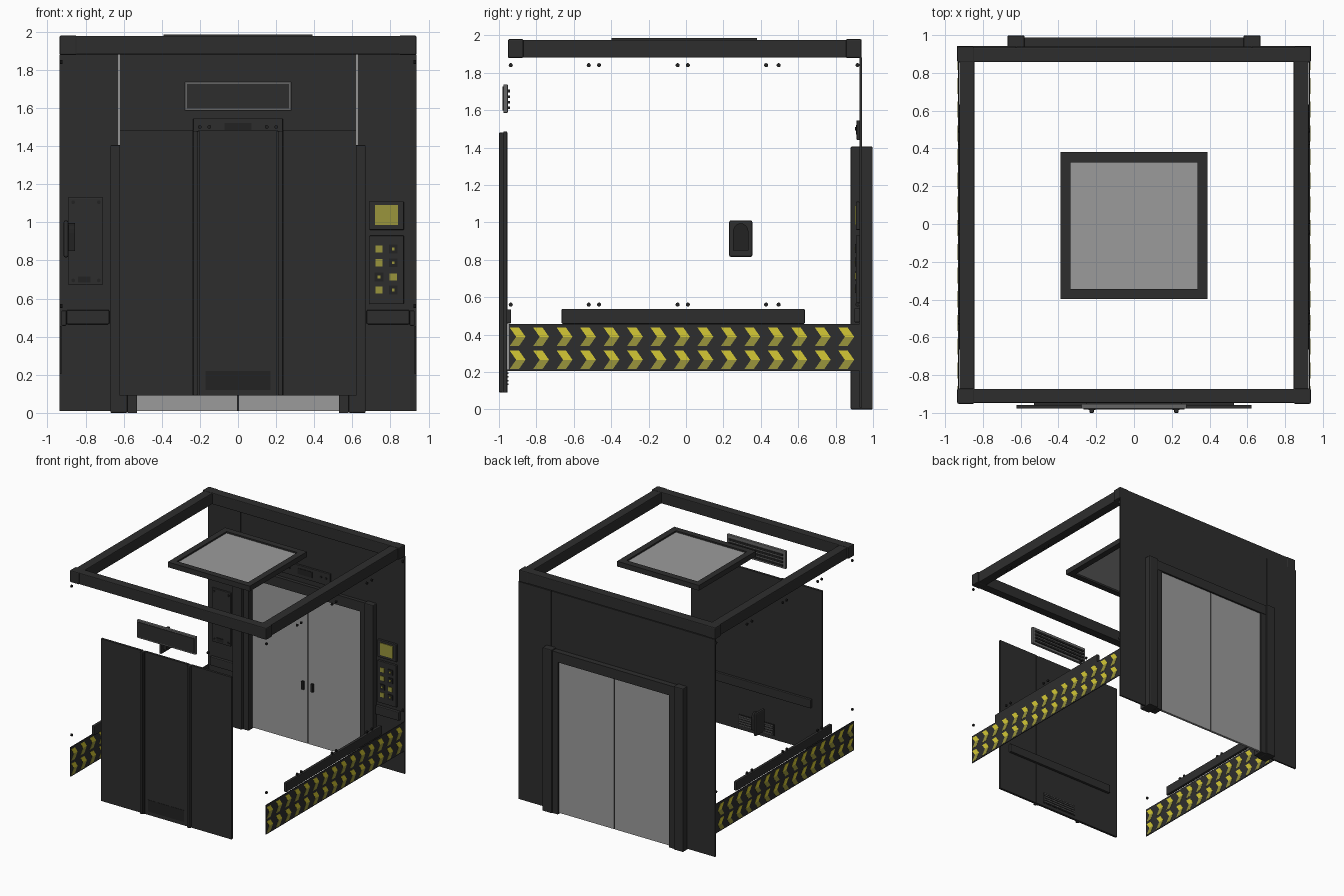
import bpy, bmesh, math
from mathutils import Matrix

if "Cube" in bpy.data.objects:
    bpy.data.objects.remove(bpy.data.objects["Cube"])


def material(name, r, g, b):
    m = bpy.data.materials.new(name)
    m.diffuse_color = (r, g, b, 1)
    m.use_nodes = True
    m.node_tree.nodes["Principled BSDF"].inputs["Base Color"].default_value = m.diffuse_color
    return m


DARK = material("dark_metal", 0.027, 0.027, 0.027)
BLACK = material("black_trim", 0.016, 0.016, 0.016)
GREY = material("brushed_steel", 0.33, 0.33, 0.33)
MID = material("mid_grey_rim", 0.13, 0.13, 0.13)
YELLOW = material("hazard_yellow", 0.66, 0.58, 0.035)
OLIVE = material("olive_yellow", 0.32, 0.30, 0.045)


def finish(name, bm, mat, bevel=0):
    bmesh.ops.recalc_face_normals(bm, faces=bm.faces)
    me = bpy.data.meshes.new(name)
    bm.to_mesh(me)
    bm.free()
    me.materials.append(mat)
    ob = bpy.data.objects.new(name, me)
    bpy.context.collection.objects.link(ob)
    if bevel:
        mod = ob.modifiers.new("bevel", "BEVEL")
        mod.width, mod.segments = bevel, 2
    return ob


def add_box(bm, x, y, z):
    m = Matrix.Translation([(a + b) / 2 for a, b in (x, y, z)]) @ \
        Matrix.Diagonal([b - a for a, b in (x, y, z)] + [1])
    bmesh.ops.create_cube(bm, size=1, matrix=m)


def boxes(name, mat, *items, bevel=0):
    bm = bmesh.new()
    for it in items:
        add_box(bm, *it)
    return finish(name, bm, mat, bevel)


def flip(x, s):
    return tuple(sorted((x[0] * s, x[1] * s)))


def prisms(name, mat, polys, x0, x1):
    """Extrude (y, z) outlines along x."""
    bm = bmesh.new()
    for poly in polys:
        f = bm.faces.new([bm.verts.new((x0, y, z)) for y, z in poly])
        r = bmesh.ops.extrude_face_region(bm, geom=[f])
        bmesh.ops.translate(bm, vec=(x1 - x0, 0, 0),
                            verts=[v for v in r["geom"] if isinstance(v, bmesh.types.BMVert)])
    return finish(name, bm, mat)


def pegs(name, mat, pts, radius, depth, axis):
    bm = bmesh.new()
    rot = Matrix.Rotation(math.pi / 2, 4, "Y" if axis == "x" else "X")
    for p in pts:
        bmesh.ops.create_cone(bm, cap_ends=True, segments=10, radius1=radius, radius2=radius,
                              depth=depth, matrix=Matrix.Translation(p) @ rot)
    return finish(name, bm, mat)


# Top frame: four beams and corner caps
boxes("roof_frame_cross_beams", DARK,
      ((-.93, .93), (-.948, -.873), (1.88, 1.978)),
      ((-.93, .93), (.857, .935), (1.88, 1.978)), bevel=.006)
boxes("roof_frame_side_beams", DARK,
      *[(flip((.845, .925), s), (-.9, .9), (1.88, 1.976)) for s in (-1, 1)], bevel=.006)
boxes("roof_frame_corner_caps", DARK,
      *[(flip((.845, .936), s), y, (1.878, 1.98)) for s in (-1, 1)
        for y in ((-.952, -.87), (.855, .939))], bevel=.008)

# Ceiling hatch
boxes("hatch_frame", DARK,
      ((-.39, .39), (-.397, -.345), (1.94, 1.985)), ((-.39, .39), (.325, .38), (1.94, 1.985)),
      ((-.39, -.337), (-.345, .325), (1.94, 1.985)), ((.337, .39), (-.345, .325), (1.94, 1.985)))
boxes("hatch_pane", GREY, ((-.34, .34), (-.35, .33), (1.955, 1.972)))

# Door wall with surround and sliding doors
boxes("door_wall_sides", DARK,
      *[(flip((.627, .936), s), (.928, .942), (.01, 1.88)) for s in (-1, 1)])
boxes("door_wall_header", DARK, ((-.623, .623), (.93, .94), (1.36, 1.88)))
boxes("door_posts", DARK,
      *[(flip((.58, .67), s), (.88, .998), (0, 1.405)) for s in (-1, 1)], bevel=.006)
boxes("door_surround", DARK,
      *[(flip((.53, .58), s), (.9, .985), (0, 1.39)) for s in (-1, 1)],
      ((-.58, .58), (.9, .988), (1.31, 1.395)))
boxes("sliding_doors", GREY,
      *[(flip((.004, .53), s), (.952, .972), (.01, 1.31)) for s in (-1, 1)])
boxes("door_seam", BLACK, ((-.004, .004), (.955, .969), (.01, 1.31)))
boxes("door_pulls", BLACK, *[(flip((.035, .055), s), (.935, .952), (.47, .54)) for s in (-1, 1)])

# Indicator box above the door, inside
boxes("indicator_box", DARK, ((-.235, .235), (.912, .932), (1.44, 1.545)), bevel=.004)
boxes("indicator_window", BLACK, ((-.07, .07), (.908, .914), (1.47, 1.52)))
pegs("indicator_rivets", BLACK, [(x, .91, 1.5) for x in (-.2, -.15, .15, .2)], .01, .012, "y")

# Service cover on the left of the door wall
boxes("service_cover", DARK, ((-.89, -.71), (.912, .93), (.67, 1.13)), bevel=.004)
boxes("service_cover_slot", BLACK, ((-.84, -.775), (.907, .914), (.685, .715)))
pegs("service_cover_screws", BLACK,
     [(x, .911, z) for x in (-.865, -.73) for z in (.695, 1.105)], .01, .01, "y")

# Control panels on the right of the door wall
boxes("screen_housing", DARK, ((.69, .87), (.908, .93), (.96, 1.11)), bevel=.004)
boxes("screen", OLIVE, ((.72, .84), (.903, .91), (.985, 1.09)))
boxes("button_housing", DARK, ((.69, .87), (.908, .93), (.57, .93)), bevel=.004)
rows, lit_column = (.86, .788, .713, .645), (0, 0, 1, 0)
lit, unlit = [], []
for z, col in zip(rows, lit_column):
    for i, x in enumerate((.74, .815)):
        (lit if i == col else unlit).append((x, z))
for name, mat, spots, h in (("lit_buttons", OLIVE, lit, .019), ("button_surrounds", BLACK, unlit, .023),
                            ("unlit_button_marks", OLIVE, unlit, .007)):
    depth = .9 if name == "unlit_button_marks" else .903
    boxes(name, mat, *[((x - h, x + h), (depth, .91), (z - h, z + h)) for x, z in spots])

# Bumper rails on door wall and sides
boxes("door_wall_rails", DARK,
      *[(flip((.675, .9), s), (.9, .93), (.465, .54)) for s in (-1, 1)], bevel=.006)
boxes("side_rails", DARK,
      *[(flip((.9, .927), s), (-.665, .635), (.457, .537)) for s in (-1, 1)], bevel=.006)

# Hazard strips with two rows of two-tone chevrons
for s, side in ((-1, "left"), (1, "right")):
    boxes(side + "_hazard_strip", DARK, (flip((.927, .933), s), (-.95, .93), (.205, .457)))
    upper, lower = [], []
    for i in range(15):
        y = -.943 + i * .1255
        for zc in (.388, .265):
            w, t, h = .05, .035, .05
            upper.append([(y, zc + h), (y + w, zc + h), (y + w + t, zc), (y + t, zc)])
            lower.append([(y + t, zc), (y + w + t, zc), (y + w, zc - h), (y, zc - h)])
    prisms(side + "_chevron_tops", YELLOW, upper, s * .9255, s * .9345)
    prisms(side + "_chevron_bottoms", OLIVE, lower, s * .9255, s * .9345)

# Wall bolts
pegs("wall_bolts", BLACK,
     [(s * .927, y, z) for s in (-1, 1) for z in (.56, 1.84)
      for y in (-.937, -.52, -.465, -.045, .01, .428, .495, .917)], .011, .012, "x")

# Front panel in three sheets with two upright strips, rail and vent
boxes("front_panel_sheets", DARK,
      *[(x, (-.977, -.957), (.09, 1.485)) for x in ((-.622, -.235), (-.208, .208), (.235, .622))])
boxes("front_panel_strips", DARK,
      *[(flip((.203, .24), s), (-.985, -.955), (.09, 1.48)) for s in (-1, 1)])
boxes("front_panel_ribs", DARK,
      *[(flip((.212, .236), s), (-1, -.98), (.09, 1.48)) for s in (-1, 1)], bevel=.006)
boxes("front_panel_rail", DARK, ((-.53, .53), (-.96, -.935), (.46, .535)), bevel=.005)
boxes("vent_plate", BLACK, ((-.17, .17), (-.979, -.954), (.12, .22)))
boxes("vent_slats", MID, *[((-.16, .16), (-.955, -.948), (z, z + .007))
                           for z in (.13, .15, .17, .19, .205)])

# Overhead display with grey rim and louvres on the inside
boxes("display_body", MID, ((-.28, .28), (-.977, -.953), (1.585, 1.738)), bevel=.004)
boxes("display_face", DARK, ((-.268, .268), (-.982, -.975), (1.598, 1.725)))
boxes("display_louvres", DARK, *[((-.255, .255), (-.955, -.942), (z, z + .014))
                                 for z in (1.605, 1.635, 1.665, 1.695)])

# Intercom on the left side
boxes("intercom_base", DARK, ((-.915, -.89), (.23, .355), (.815, 1.01)), bevel=.01)
arch = [(.2925 + .042 * math.cos(a), .945 + .05 * math.sin(a))
        for a in [math.pi * i / 8 for i in range(9)]]
prisms("intercom_handset", BLACK, [arch + [(.2505, .85), (.3345, .85)]], -.893, -.855)
